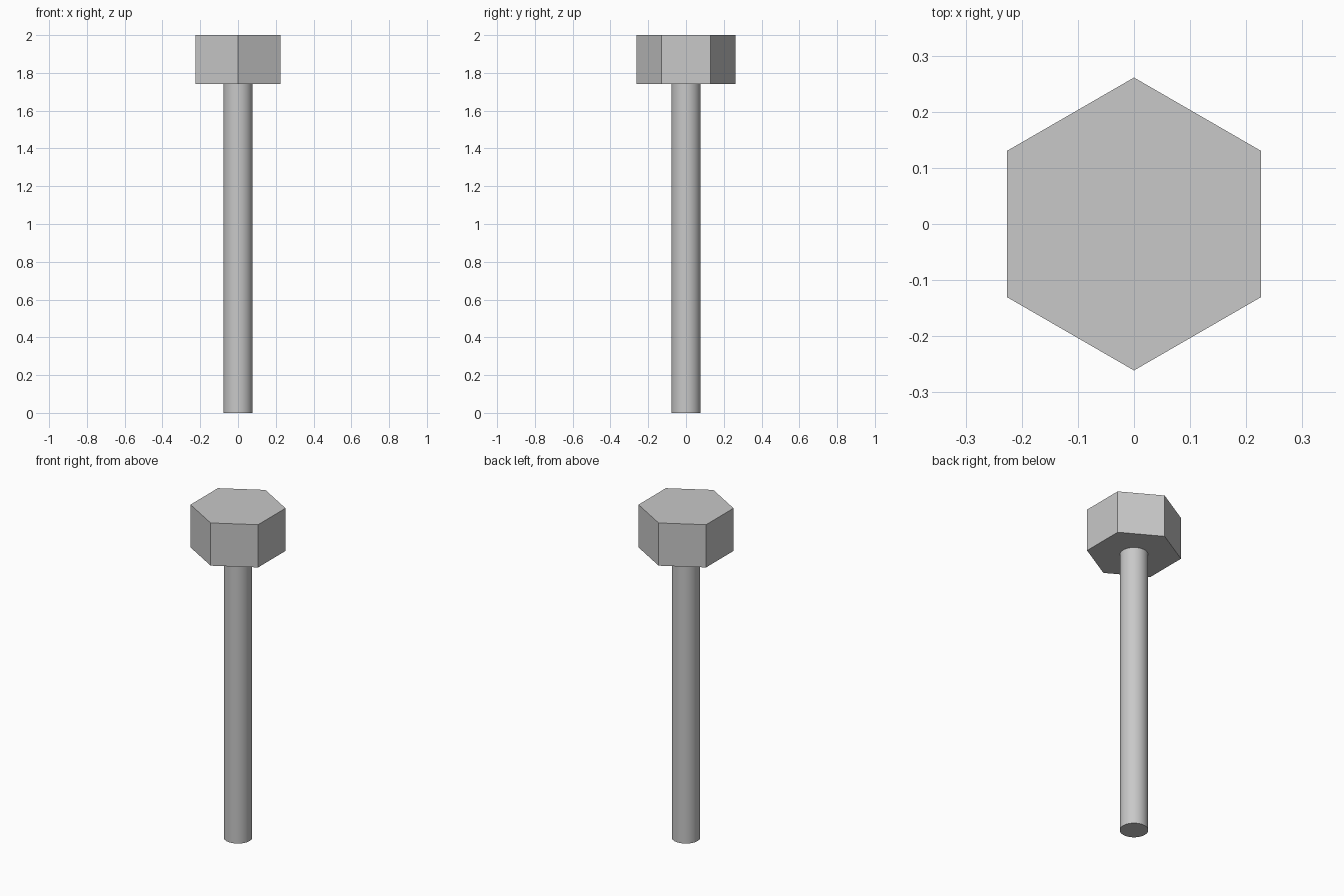
import bpy
import math

cube = bpy.data.objects.get("Cube")
if cube:
    bpy.data.objects.remove(cube, do_unlink=True)

# Plain grey metal
steel = bpy.data.materials.new("grey steel")
steel.use_nodes = True
GREY = (0.58, 0.58, 0.58, 1)
steel.diffuse_color = GREY
bsdf = steel.node_tree.nodes["Principled BSDF"]
bsdf.inputs["Base Color"].default_value = GREY


def prism(name, sides, radius, bottom, top, smooth=False):
    """Upright capped prism with its first corner on the +y axis."""
    bpy.ops.mesh.primitive_cylinder_add(
        vertices=sides, radius=radius, depth=top - bottom,
        end_fill_type='NGON', location=(0, 0, (bottom + top) / 2))
    obj = bpy.context.object
    obj.name = obj.data.name = name
    obj.data.materials.append(steel)
    if smooth:
        bpy.ops.object.shade_smooth_by_angle(angle=math.radians(30))
    return obj


HEAD_BOTTOM = 1.742

# Round shank running up to the underside of the head
prism("bolt_shank", 64, 0.078, 0, HEAD_BOTTOM, smooth=True)

# Six-sided head with corners at front and back
prism("hex_head", 6, 0.261, HEAD_BOTTOM, 2)
